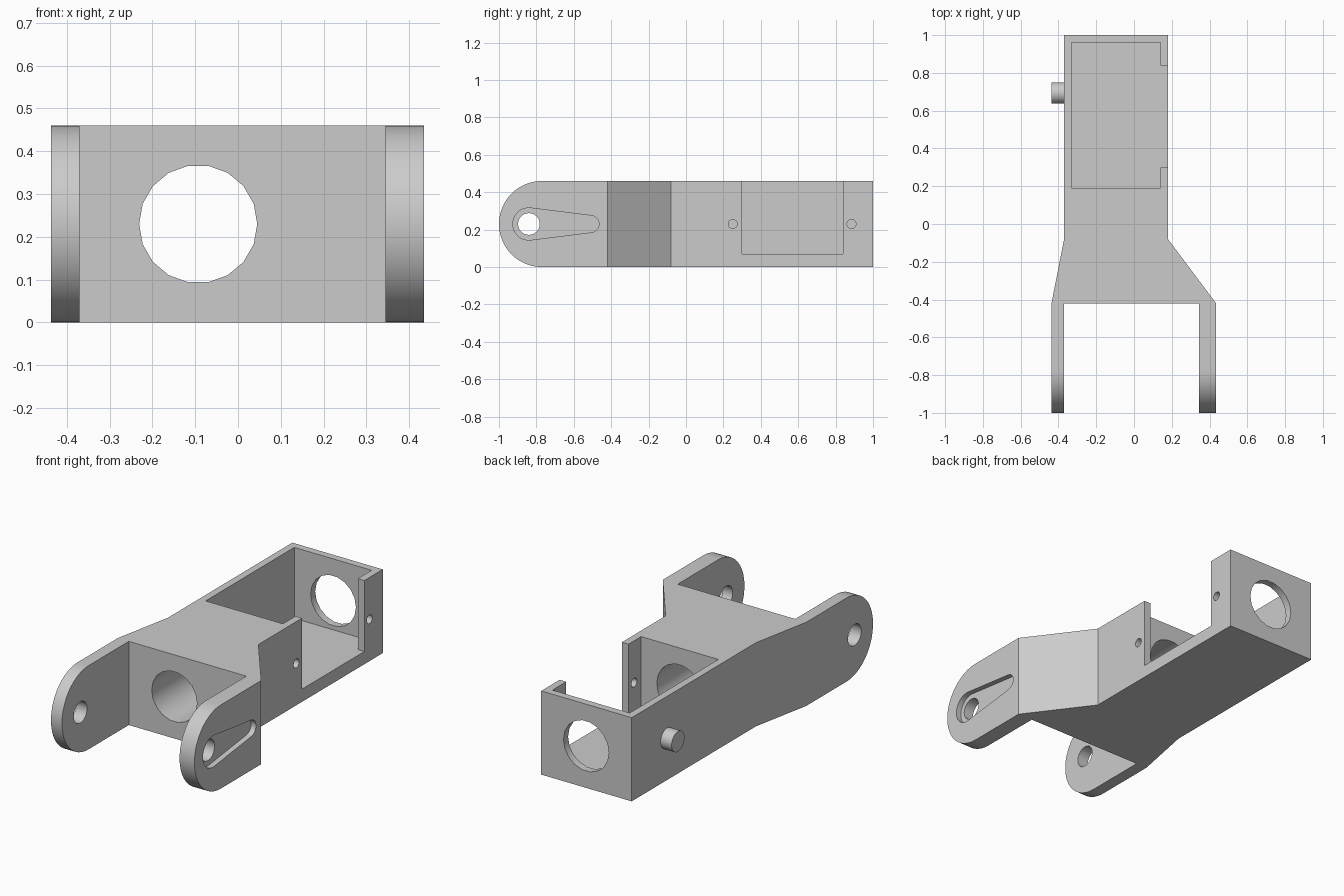
import bpy, bmesh
from math import sin, cos, pi
from mathutils import Vector

H = 0.46
MID = H / 2
if "Cube" in bpy.data.objects:
    bpy.data.objects.remove(bpy.data.objects["Cube"])

grey = bpy.data.materials.new("matte grey")
grey.use_nodes = True
colour = (0.6, 0.6, 0.6, 1)
grey.diffuse_color = colour
grey.node_tree.nodes["Principled BSDF"].inputs["Base Color"].default_value = colour


def arc(cu, cv, r, start, end, n):
    """Points on an arc, angles in half turns."""
    return [(cu + r * cos(pi * (start + (end - start) * i / n)),
             cv + r * sin(pi * (start + (end - start) * i / n))) for i in range(n + 1)]


def circle(cu, cv, r, n=32):
    return arc(cu, cv, r, 0, 2, n)[:-1]


def rect(u0, u1, v0, v1):
    return [(u0, v0), (u1, v0), (u1, v1), (u0, v1)]


def prism(name, points, axis, lo, hi):
    """Extrude a flat outline along one axis."""
    place = {"x": lambda u, v, w: (w, u, v),
             "y": lambda u, v, w: (u, w, v),
             "z": lambda u, v, w: (u, v, w)}[axis]
    bm = bmesh.new()
    face = bm.faces.new([bm.verts.new(place(u, v, lo)) for u, v in points])
    out = bmesh.ops.extrude_face_region(bm, geom=[face])
    moved = [g for g in out["geom"] if isinstance(g, bmesh.types.BMVert)]
    bmesh.ops.translate(bm, verts=moved, vec=Vector(place(0, 0, hi - lo)))
    bmesh.ops.recalc_face_normals(bm, faces=bm.faces)
    mesh = bpy.data.meshes.new(name)
    bm.to_mesh(mesh)
    bm.free()
    mesh.materials.append(grey)
    obj = bpy.data.objects.new(name, mesh)
    bpy.context.collection.objects.link(obj)
    return obj


def select(obj):
    bpy.ops.object.select_all(action="DESELECT")
    obj.select_set(True)
    bpy.context.view_layer.objects.active = obj


def combine(obj, tool, operation="DIFFERENCE"):
    """Apply a boolean and discard the tool."""
    tool.hide_render = True
    mod = obj.modifiers.new("cut", "BOOLEAN")
    mod.operation = operation
    mod.solver = "EXACT"
    mod.object = tool
    select(obj)
    bpy.ops.object.modifier_apply(modifier=mod.name)
    bpy.data.objects.remove(tool)


# Forked bracket: plan outline trimmed by the round-ended side outline
plan = [(-0.37, 1), (-0.37, -0.08), (-0.437, -0.42), (-0.437, -1.1),
        (-0.37, -1.1), (-0.37, -0.42), (0.345, -0.42), (0.345, -1.1),
        (0.435, -1.1), (0.435, -0.42), (0.18, -0.08), (0.18, 1)]
bracket = prism("forked_bracket", plan, "z", -0.1, H + 0.1)
side = arc(-0.77, MID, MID, 0.5, 1.5, 32) + [(1.1, 0), (1.1, H)]
combine(bracket, prism("side_trim", side, "x", -0.6, 0.6), "INTERSECT")

# Open-topped pocket and its side window
combine(bracket, prism("pocket", rect(-0.33, 0.14, 0.19, 0.96), "z", 0.07, 0.6))
combine(bracket, prism("window", rect(0.3, 0.84, 0.07, 0.6), "x", 0.0, 0.3))

# Large bore through the cross block and the back wall
combine(bracket, prism("bore", circle(-0.093, MID, 0.138, 18), "y", -0.6, 1.2))

# Screw holes in the two pocket lips
for y in (0.25, 0.885):
    combine(bracket, prism("screw_hole", circle(y, MID, 0.024, 20), "x", 0.05, 0.3))

# Tapered horn recess on the left arm, then pivot holes through both arms
recess = arc(-0.84, MID, 0.086, 0.47, 1.53, 20) + arc(-0.51, MID, 0.045, -0.47, 0.47, 16)
combine(bracket, prism("horn_recess", recess, "x", 0.405, 0.6))
combine(bracket, prism("pivot_hole", circle(-0.84, MID, 0.058), "x", -0.6, 0.6))

# Pivot peg on the right wall
peg = prism("pivot_peg", circle(0.693, MID, 0.056), "x", -0.437, -0.36)

for obj in (bracket, peg):
    select(obj)
    bpy.ops.object.shade_smooth_by_angle(angle=pi / 6)
